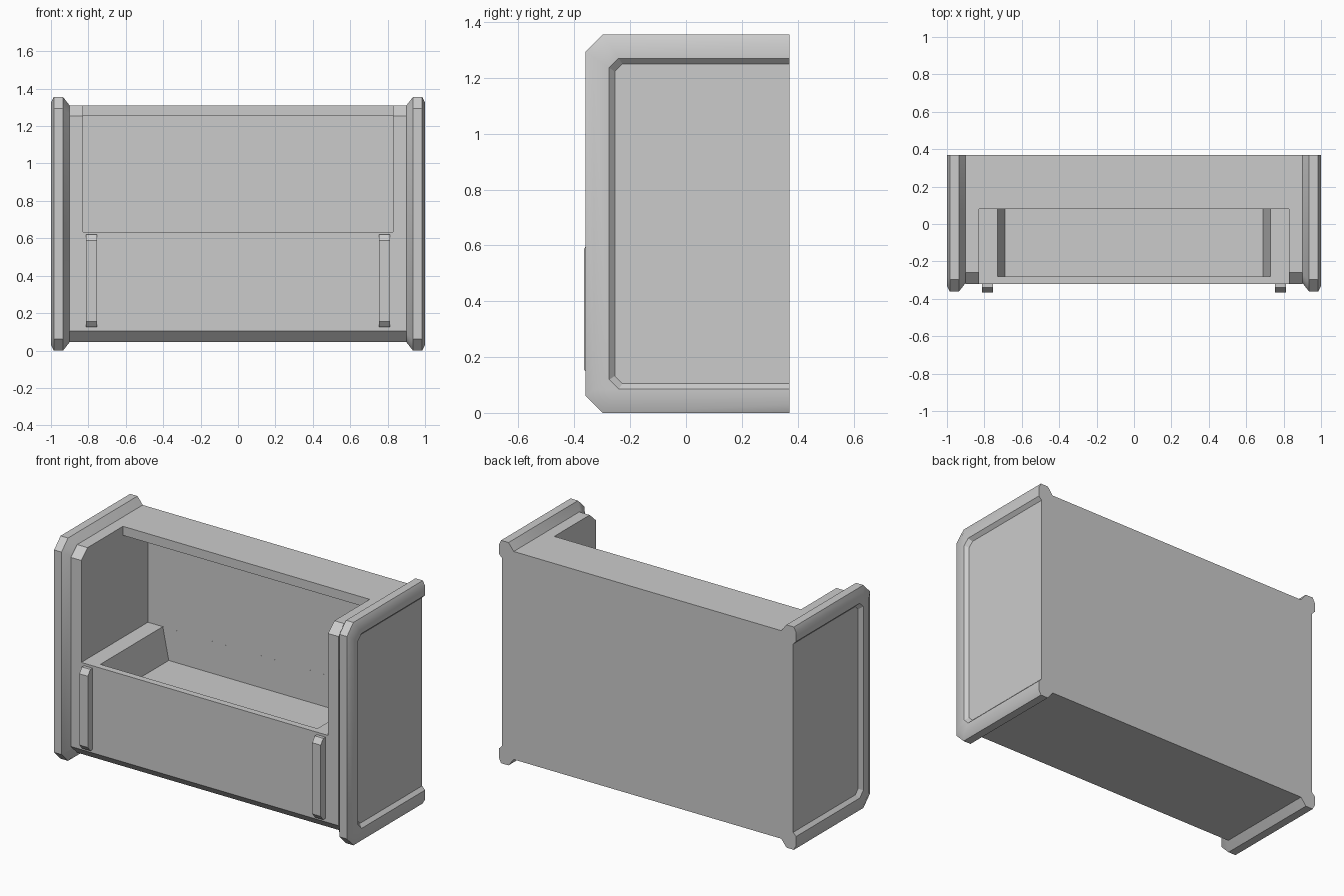
import bpy, bmesh
from math import radians

if "Cube" in bpy.data.objects:
    bpy.data.objects.remove(bpy.data.objects["Cube"])


def finish(name, bm):
    bmesh.ops.recalc_face_normals(bm, faces=bm.faces)
    me = bpy.data.meshes.new(name)
    bm.to_mesh(me)
    bm.free()
    ob = bpy.data.objects.new(name, me)
    bpy.context.collection.objects.link(ob)
    return ob


def prism(name, profile, x0, x1):
    """Extrude a closed (y, z) profile along x."""
    bm = bmesh.new()
    a = [bm.verts.new((x0, y, z)) for y, z in profile]
    b = [bm.verts.new((x1, y, z)) for y, z in profile]
    bm.faces.new(a)
    bm.faces.new(b[::-1])
    n = len(a)
    for i in range(n):
        bm.faces.new((a[i], b[i], b[(i + 1) % n], a[(i + 1) % n]))
    return finish(name, bm)


def trough_cutter(y0, y1, z0, z1, x_low, x_high, top):
    """Trapezoid in xz extruded along y, sloped ends below z1 and straight above."""
    bm = bmesh.new()
    outline = [(-x_low, z0), (x_low, z0), (x_high, z1), (x_high, top), (-x_high, top), (-x_high, z1)]
    a = [bm.verts.new((x, y0, z)) for x, z in outline]
    b = [bm.verts.new((x, y1, z)) for x, z in outline]
    bm.faces.new(a)
    bm.faces.new(b[::-1])
    for i in range(6):
        j = (i + 1) % 6
        bm.faces.new((a[i], b[i], b[j], a[j]))
    return finish("trough_cutter", bm)


def cut(target, cutter):
    cutter.hide_render = True
    mod = target.modifiers.new("cut", 'BOOLEAN')
    mod.operation = 'DIFFERENCE'
    mod.solver = 'EXACT'
    mod.object = cutter
    bpy.context.view_layer.objects.active = target
    bpy.ops.object.modifier_apply(modifier=mod.name)
    bpy.data.objects.remove(cutter)


BACK, TOP, FRONT = 0.37, 1.355, -0.36

# Body block with chamfered front edges
body = prism("body", [(BACK, 0.045), (-0.26, 0.045), (-0.32, 0.105), (-0.32, 1.255),
                      (-0.26, 1.31), (BACK, 1.31)], -0.9, 0.9)
# Open front recess, running back under the top lip
cut(body, prism("recess_cutter", [(-0.5, 0.635), (0.32, 0.635), (0.32, 1.255), (0.08, 1.255),
                                  (0.08, 1.5), (-0.5, 1.5)], -0.83, 0.83))
# Sunken trough with sloped ends
cut(body, trough_cutter(-0.28, 0.3199, 0.44, 0.635, 0.69, 0.73, 0.8))


def frame_loop(d):
    """C-shaped outline inset by d, with chamfered front corners."""
    c = 0.062 - 0.33 * d
    y, hi, lo = FRONT + d, TOP - d, d
    return [(BACK, hi), (y + c, hi), (y, hi - c), (y, lo + c), (y + c, lo), (BACK, lo)]


# Side frames with recessed outer panels
section = [(0.9, 0.045), (0.935, 0.0), (0.985, 0.0), (1.0, 0.03), (1.0, 0.085), (0.98, 0.105)]
for side, s in (("left", -1), ("right", 1)):
    bm = bmesh.new()
    loops = [[bm.verts.new((s * x, y, z)) for y, z in frame_loop(d)] for x, d in section]
    for a, b in zip(loops, loops[1:]):
        for i in range(5):
            bm.faces.new((a[i], a[i + 1], b[i + 1], b[i]))
    bm.faces.new(loops[0])
    bm.faces.new(loops[-1][::-1])
    bm.faces.new([l[0] for l in loops] + [l[-1] for l in reversed(loops)])
    frame = finish(side + "_side_frame", bm)
    bpy.ops.object.select_all(action='DESELECT')
    frame.select_set(True)
    bpy.context.view_layer.objects.active = frame
    bpy.ops.object.shade_smooth_by_angle(angle=radians(30))

    # Front trim bar
    xs = sorted((s * 0.755, s * 0.812))
    prism(side + "_front_bar", [(-0.31, 0.125), (-0.34, 0.125), (-0.365, 0.155), (-0.365, 0.588),
                                (-0.34, 0.62), (-0.31, 0.62)], *xs)
